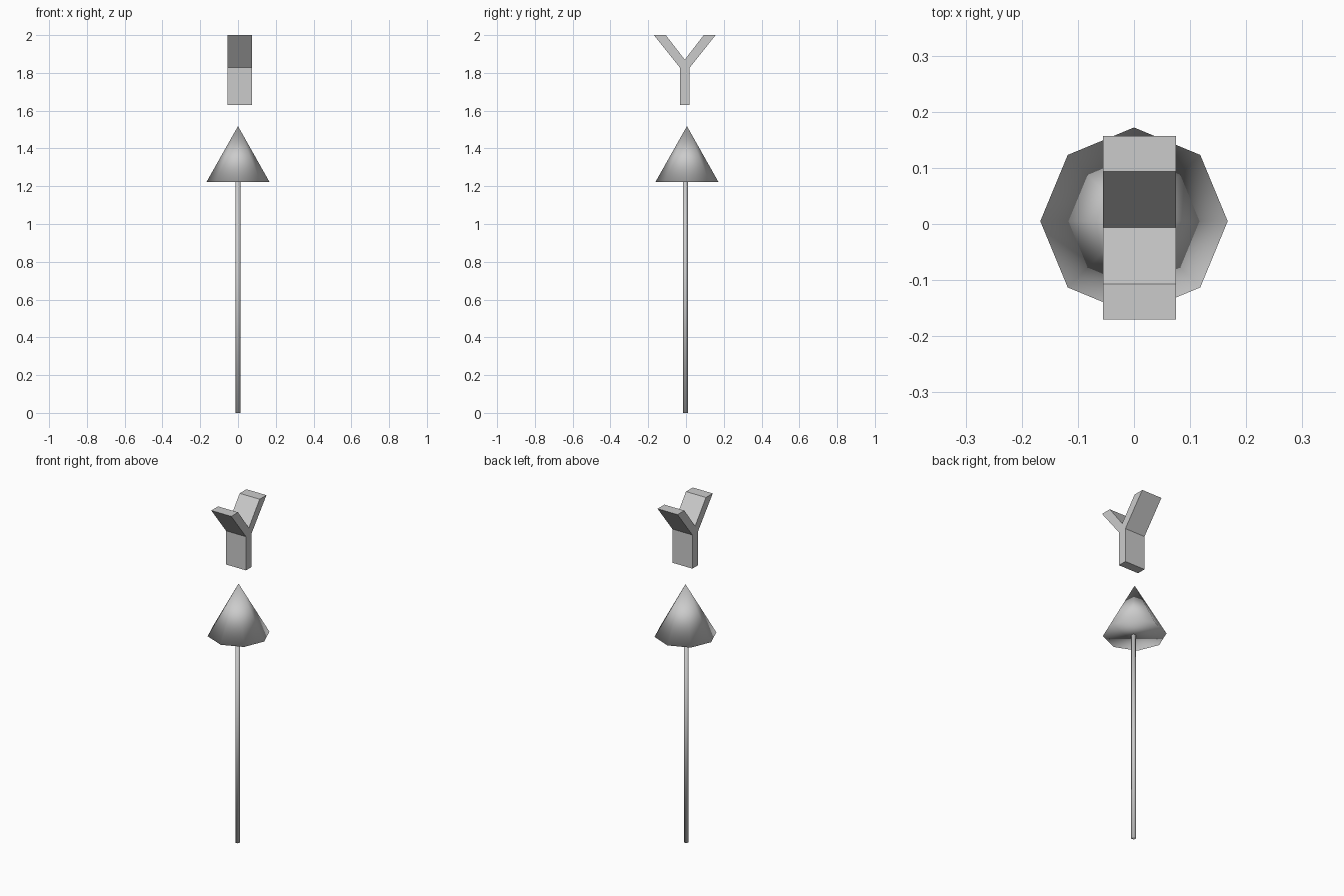
import bpy, bmesh
from mathutils import Matrix

if "Cube" in bpy.data.objects:
    bpy.data.objects.remove(bpy.data.objects["Cube"])


def make_object(name, bm, smooth):
    bmesh.ops.recalc_face_normals(bm, faces=bm.faces)
    for f in bm.faces:
        f.smooth = smooth
    mesh = bpy.data.meshes.new(name)
    bm.to_mesh(mesh)
    bm.free()
    obj = bpy.data.objects.new(name, mesh)
    bpy.context.collection.objects.link(obj)
    return obj


def round_part(name, r_bottom, r_top, z0, z1, y):
    bm = bmesh.new()
    bmesh.ops.create_cone(bm, cap_ends=True, segments=8, radius1=r_bottom,
                          radius2=r_top, depth=z1 - z0,
                          matrix=Matrix.Translation((0, y, (z0 + z1) / 2)))
    # Vertices of an eight-sided ring lie on the x and y axes
    bmesh.ops.remove_doubles(bm, verts=bm.verts, dist=1e-5)
    return make_object(name, bm, True)


# Thin pole and pointed head, both smooth all over
round_part("shaft", 0.013, 0.013, 0.0, 1.222, -0.003)
round_part("arrow_head", 0.167, 0.0, 1.222, 1.518, 0.005)

# Forked plate floating above the head: half profile (y, z), mirrored
yc = -0.0065
right = [(0.026, 1.63), (0.026, 1.828), (0.1635, 2.0), (0.1005, 2.0)]
left = [(-y, z) for y, z in reversed(right)]
profile = right + [(0.0, 1.87)] + left
bm = bmesh.new()
face = bm.faces.new([bm.verts.new((-0.055, yc + y, z)) for y, z in profile])
ext = bmesh.ops.extrude_face_region(bm, geom=[face], use_keep_orig=True)
bmesh.ops.translate(bm, vec=(0.13, 0, 0),
                    verts=[v for v in ext["geom"] if isinstance(v, bmesh.types.BMVert)])
make_object("forked_plate", bm, False)
